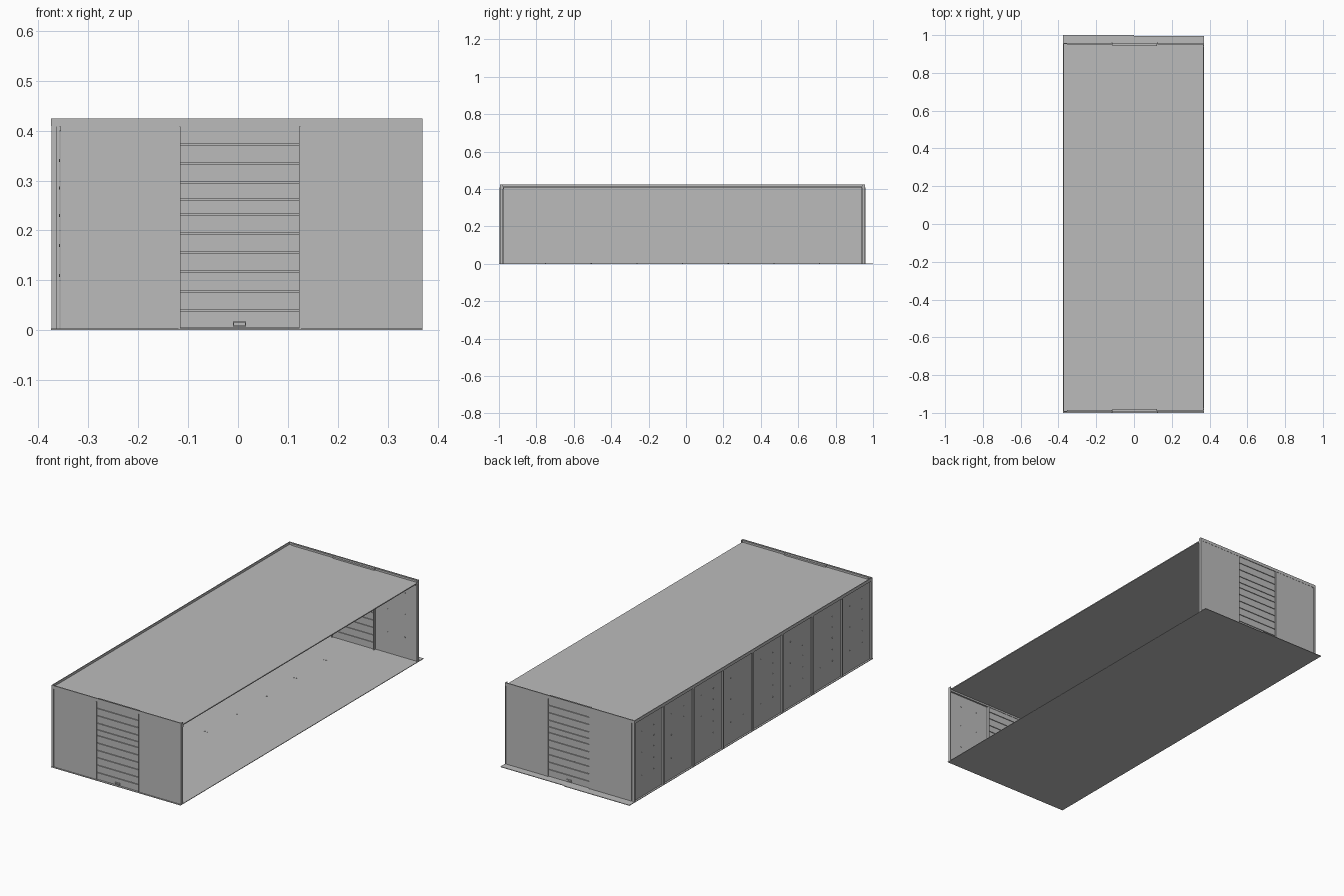
import bpy, bmesh
from mathutils import Matrix

cube = bpy.data.objects.get("Cube")
if cube:
    bpy.data.objects.remove(cube)

grey = bpy.data.materials.new("plain grey")
grey.use_nodes = True
COLOUR = (0.5, 0.5, 0.5, 1)
grey.diffuse_color = COLOUR
grey.node_tree.nodes["Principled BSDF"].inputs["Base Color"].default_value = COLOUR

LEFT, RIGHT = -0.375, 0.37        # x limits
FRONT, BACK = -0.995, 0.958       # y limits of the walls
TOP, ROOF, FLOOR = 0.425, 0.413, 0.003
DOOR_A, DOOR_B = -0.115, 0.122    # door opening in x
PANELS = 8
PITCH = (BACK - FRONT) / PANELS


class Part:
    """Collects boxes and studs into one named object."""

    def __init__(self, name):
        self.name, self.bm = name, bmesh.new()

    def box(self, x0, x1, y0, y1, z0, z1):
        size = Matrix.Diagonal((x1 - x0, y1 - y0, z1 - z0, 1))
        mid = Matrix.Translation(((x0 + x1) / 2, (y0 + y1) / 2, (z0 + z1) / 2))
        bmesh.ops.create_cube(self.bm, size=1, matrix=mid @ size)

    def stud(self, pos, axis, depth):
        turn = {"X": Matrix.Rotation(1.5708, 4, "Y"),
                "Y": Matrix.Rotation(1.5708, 4, "X"),
                "Z": Matrix.Identity(4)}[axis]
        bmesh.ops.create_cone(self.bm, cap_ends=True, segments=8, radius1=0.003,
                              radius2=0.003, depth=depth,
                              matrix=Matrix.Translation(pos) @ turn)

    def finish(self):
        mesh = bpy.data.meshes.new(self.name)
        self.bm.to_mesh(mesh)
        self.bm.free()
        mesh.materials.append(grey)
        obj = bpy.data.objects.new(self.name, mesh)
        bpy.context.collection.objects.link(obj)


# Floor: two long sheets meeting on the centre line
for name, x0, x1, end in (("floor_right_half", LEFT, 0, 1.0),
                          ("floor_left_half", 0, RIGHT, 0.995)):
    floor = Part(name)
    floor.box(x0, x1, -1.0, end, 0, FLOOR)
    floor.finish()

# Roof sheet with a thin raised rim on three sides
roof = Part("roof")
roof.box(LEFT + 0.003, RIGHT - 0.002, FRONT + 0.003, BACK - 0.003, ROOF - 0.005, ROOF)
roof.finish()
rim = Part("roof_rim")
rim.box(LEFT, LEFT + 0.004, FRONT, BACK, 0.409, TOP)
rim.box(LEFT, RIGHT, FRONT, FRONT + 0.004, 0.409, TOP)
rim.box(LEFT, RIGHT, BACK - 0.004, BACK, 0.409, TOP)
rim.finish()

# Long side wall: recessed sheet, outer ribs and top rail
side = Part("side_wall")
side.box(-0.366, -0.358, FRONT + 0.005, BACK - 0.005, FLOOR, ROOF - 0.004)
side.finish()
ribs = Part("side_wall_ribs")
for i in range(PANELS + 1):
    y = min(max(FRONT + i * PITCH, FRONT + 0.005), BACK - 0.005)
    ribs.box(LEFT + 0.001, -0.364, y - 0.005, y + 0.005, FLOOR, 0.41)
ribs.box(LEFT, -0.356, FRONT, BACK, 0.409, ROOF - 0.001)
ribs.finish()

# Studs in the side wall and along the floor seam
studs = Part("side_wall_studs")
for i in range(PANELS):
    mid = FRONT + (i + 0.5) * PITCH
    for y, heights in ((mid - 0.05, (0.11, 0.17, 0.23, 0.285, 0.34)),
                       (mid + 0.05, (0.11, 0.23, 0.34))):
        for z in heights:
            studs.stud((-0.362, y, z), "X", 0.011)
studs.finish()
seam = Part("floor_studs")
for i in range(1, PANELS):
    for x in (-0.007, 0.007):
        seam.stud((x, FRONT + i * PITCH, FLOOR), "Z", 0.003)
seam.finish()


def end_wall(tag, outer, inward):
    """End wall with a slatted door; inward is the y direction indoors."""

    def add(part, x0, x1, d0, d1, z0, z1):
        ya, yb = outer + inward * d0, outer + inward * d1
        part.box(x0, x1, min(ya, yb), max(ya, yb), z0, z1)

    # Sheets either side of the door
    wall = Part(tag + "_wall")
    for x0, x1 in ((-0.356, DOOR_A - 0.002), (DOOR_B + 0.003, RIGHT - 0.003)):
        add(wall, x0, x1, 0.001, 0.009, FLOOR, TOP - 0.002)
    wall.finish()

    # Jambs, open end post and inner top rail
    frame = Part(tag + "_frame")
    add(frame, DOOR_A - 0.004, DOOR_A, -0.002, 0.022, 0, ROOF - 0.005)
    add(frame, DOOR_B, DOOR_B + 0.004, -0.002, 0.022, 0, ROOF - 0.005)
    add(frame, RIGHT - 0.004, RIGHT, 0, 0.016, FLOOR, TOP)
    add(frame, -0.358, RIGHT, 0.008, 0.018, ROOF - 0.014, ROOF - 0.004)
    frame.finish()

    # Door backing, slats and handle
    door = Part(tag + "_door")
    add(door, DOOR_A, DOOR_B, 0.009, 0.012, FLOOR, TOP - 0.004)
    seams = [FLOOR, 0.04, 0.078, 0.117, 0.155, 0.193, 0.232,
             0.262, 0.296, 0.335, 0.373, 0.412, TOP - 0.002]
    for low, high in zip(seams, seams[1:]):
        add(door, DOOR_A, DOOR_B, 0.003, 0.016, low + 0.0015, high - 0.0015)
    door.finish()
    handle = Part(tag + "_door_handle")
    for z in (0.007, 0.016):
        add(handle, -0.01, 0.016, -0.001, 0.004, z, z + 0.002)
    for x in (-0.01, 0.014):
        add(handle, x, x + 0.002, -0.001, 0.004, 0.007, 0.018)
    handle.finish()

    # Studs showing on the indoor face
    dots = Part(tag + "_wall_studs")
    for centre in (-0.235, 0.245):
        for x in (centre - 0.05, centre + 0.05):
            for z in (0.11, 0.23, 0.34):
                dots.stud((x, outer + inward * 0.009, z), "Y", 0.003)
    dots.finish()


end_wall("front", FRONT, 1)
end_wall("back", BACK, -1)
